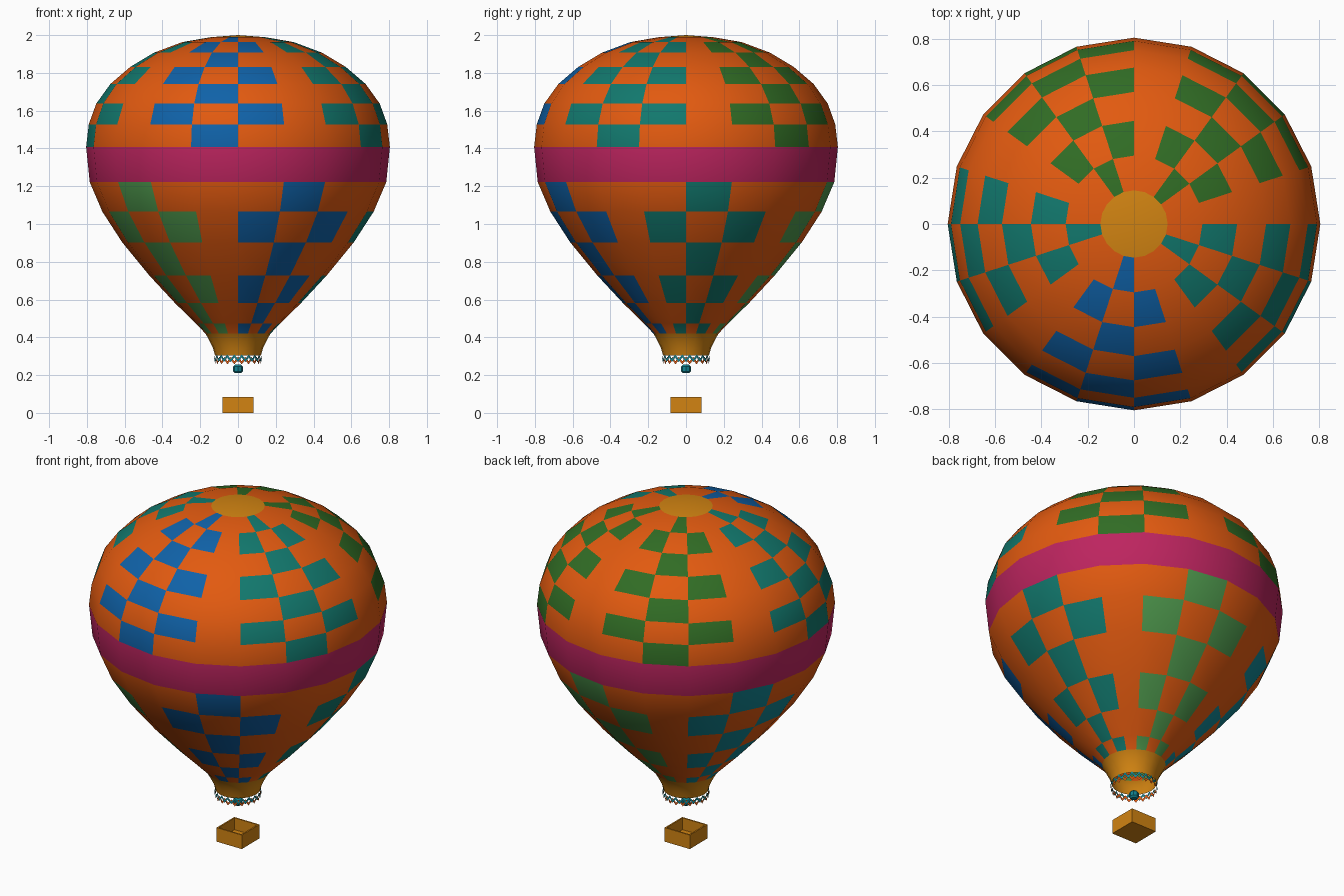
import bpy, bmesh, math

if "Cube" in bpy.data.objects:
    bpy.data.objects.remove(bpy.data.objects["Cube"])

SIDES = 20


def material(name, rgb):
    m = bpy.data.materials.new(name)
    m.diffuse_color = (*rgb, 1)
    m.use_nodes = True
    m.node_tree.nodes["Principled BSDF"].inputs["Base Color"].default_value = m.diffuse_color
    return m


NAMES = ["orange", "magenta", "gold", "blue", "teal", "green", "light_green", "cyan"]
RGB = [(0.76, 0.102, 0.005), (0.51, 0.018, 0.115), (0.645, 0.231, 0.006),
       (0.005, 0.122, 0.392), (0.006, 0.19, 0.155), (0.03, 0.15, 0.018),
       (0.075, 0.305, 0.072), (0.006, 0.235, 0.29)]
MATS = [material(n, c) for n, c in zip(NAMES, RGB)]
IDX = {n: i for i, n in enumerate(NAMES)}


def finish(bm, name, mats):
    me = bpy.data.meshes.new(name)
    bm.to_mesh(me)
    bm.free()
    for m in mats:
        me.materials.append(m)
    ob = bpy.data.objects.new(name, me)
    bpy.context.collection.objects.link(ob)
    return ob


def ring(bm, r, z, n=SIDES):
    # vertex 0 points to the front (-y)
    return [bm.verts.new((r * math.sin(2 * math.pi * j / n),
                          -r * math.cos(2 * math.pi * j / n), z)) for j in range(n)]


def lathe(bm, profile, colour, n=SIDES):
    # profile runs from top to bottom; colour(row, column) gives the material
    rings = [ring(bm, r, z, n) for r, z in profile]
    for row, (a, b) in enumerate(zip(rings, rings[1:])):
        for k in range(n):
            f = bm.faces.new((a[k], b[k], b[(k + 1) % n], a[(k + 1) % n]))
            f.material_index = colour(row, k)
            f.smooth = True
    return rings


# Envelope: 7 checked rows, a plain belt, 6 checked rows, then the gold mouth
PROFILE = [(0.145, 1.989), (0.295, 1.963), (0.445, 1.907), (0.57, 1.832), (0.675, 1.742),
           (0.75, 1.638), (0.79, 1.528), (0.804, 1.408),
           (0.785, 1.222), (0.718, 1.065), (0.613, 0.903), (0.47, 0.728), (0.335, 0.583),
           (0.225, 0.474), (0.172, 0.42),
           (0.15, 0.38), (0.133, 0.345), (0.122, 0.305)]
UPPER = ["teal", "green", "green", "teal", "blue"]          # centred on columns 3, 7, 11...
LOWER = ["blue", "teal", "light_green", "cyan", "light_green"]  # centred on columns 1, 5, 9...


def envelope_colour(row, k):
    if row == 7:
        return IDX["magenta"]
    if row > 13:
        return IDX["gold"]
    names, centre, local = (UPPER, 3, row) if row < 7 else (LOWER, 1, row - 8)
    offset = (k - centre + 2) % 4 - 2            # -2, -1, 0, 1 inside each group
    group = ((k - centre + 1) // 4) % 5
    if (local % 2 == 0 and offset == 0) or (local % 2 == 1 and abs(offset) == 1):
        return IDX[names[group]]
    return IDX["orange"]


bm = bmesh.new()
rings = lathe(bm, PROFILE, envelope_colour)
# gold crown cap
pole = bm.verts.new((0, 0, 2.0))
for k in range(SIDES):
    f = bm.faces.new((pole, rings[0][k], rings[0][(k + 1) % SIDES]))
    f.material_index = IDX["gold"]
    f.smooth = True
finish(bm, "envelope", MATS)


# Zigzag trim around the mouth: two crossing ribbons
def zigzag(name, colour, z_mid, amp, half, r, phase):
    n = 40
    bm = bmesh.new()
    lo, hi = [], []
    for j in range(n):
        a = 2 * math.pi * j / n
        z = z_mid + (amp if (j + phase) % 2 else -amp)
        x, y = r * math.sin(a), -r * math.cos(a)
        lo.append(bm.verts.new((x, y, z - half)))
        hi.append(bm.verts.new((x, y, z + half)))
    for j in range(n):
        i = (j + 1) % n
        bm.faces.new((hi[j], lo[j], lo[i], hi[i]))
    finish(bm, name, [MATS[IDX[colour]]])


zigzag("mouth_trim_teal", "cyan", 0.289, 0.012, 0.008, 0.126, 0)
zigzag("mouth_trim_orange", "orange", 0.277, 0.012, 0.008, 0.123, 1)

# Burner: small faceted bead under the mouth
bm = bmesh.new()
bead = lathe(bm, [(0.016, 0.255), (0.026, 0.245), (0.026, 0.22), (0.016, 0.21)],
             lambda row, k: 0, 8)
bm.faces.new(bead[0])
bm.faces.new(bead[-1][::-1])
burner = finish(bm, "burner", [MATS[IDX["cyan"]]])
for p in burner.data.polygons:
    p.use_smooth = False

# Basket: open box with thick walls
bm = bmesh.new()
bmesh.ops.create_cube(bm, size=1)
for v in bm.verts:
    v.co = (v.co.x * 0.166, v.co.y * 0.166, (v.co.z + 0.5) * 0.083)
bm.normal_update()
top = max(bm.faces, key=lambda f: f.calc_center_median().z)
bmesh.ops.inset_region(bm, faces=[top], thickness=0.012)
well = bmesh.ops.extrude_discrete_faces(bm, faces=[top])["faces"][0]
bmesh.ops.translate(bm, verts=well.verts[:], vec=(0, 0, -0.07))
finish(bm, "basket", [MATS[IDX["gold"]]])
